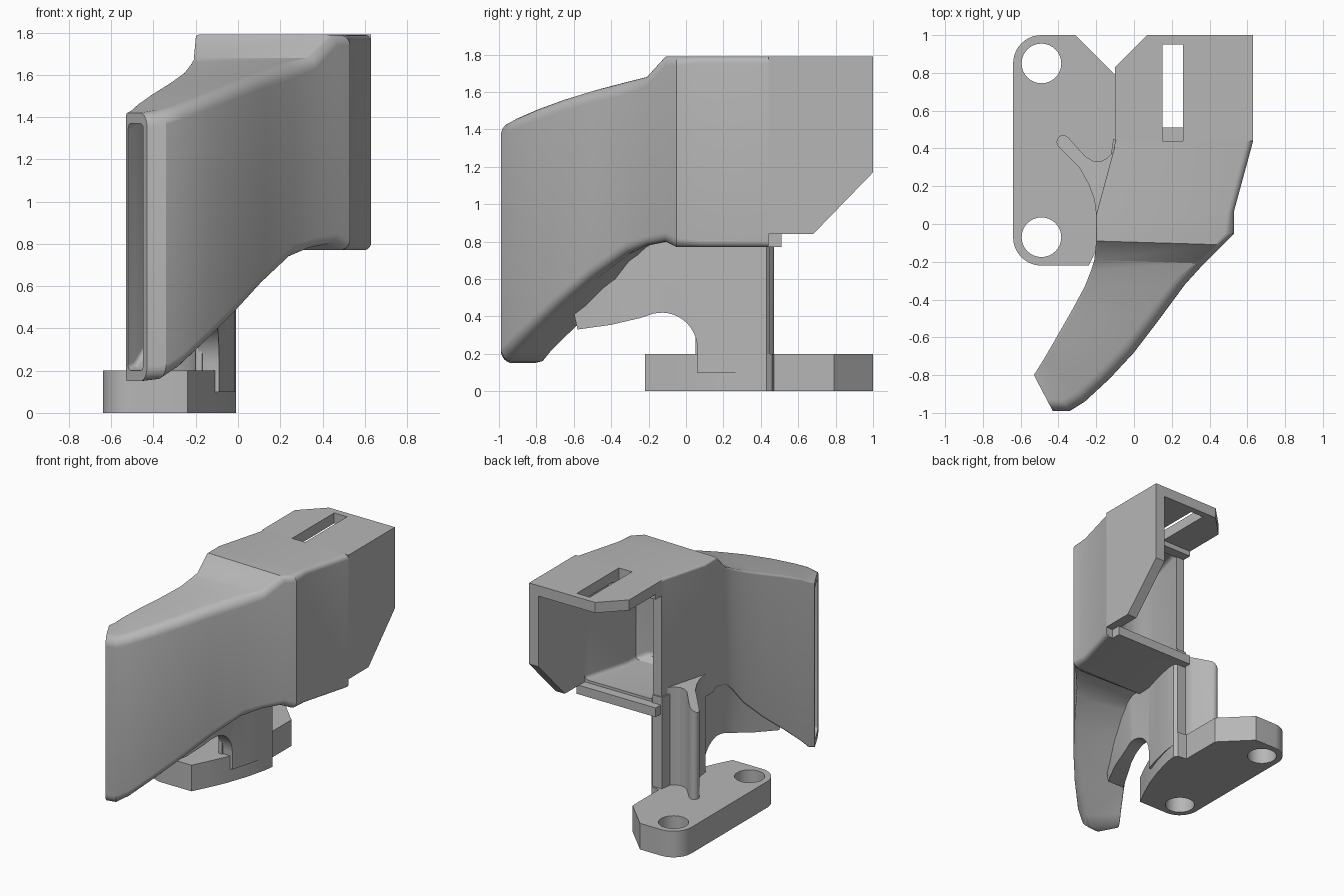
import bpy, bmesh, math
from mathutils import Vector

if "Cube" in bpy.data.objects:
    bpy.data.objects.remove(bpy.data.objects["Cube"])

grey = bpy.data.materials.new("plain grey")
grey.use_nodes = True
colour = (0.47, 0.47, 0.47, 1)
grey.diffuse_color = colour
grey.node_tree.nodes["Principled BSDF"].inputs["Base Color"].default_value = colour


def finish(name, bm):
    bmesh.ops.recalc_face_normals(bm, faces=bm.faces)
    mesh = bpy.data.meshes.new(name)
    bm.to_mesh(mesh)
    bm.free()
    mesh.materials.append(grey)
    ob = bpy.data.objects.new(name, mesh)
    bpy.context.collection.objects.link(ob)
    return ob


def loft(name, rings):
    bm = bmesh.new()
    loops = [[bm.verts.new(p) for p in ring] for ring in rings]
    n = len(loops[0])
    for a, b in zip(loops, loops[1:]):
        for i in range(n):
            j = (i + 1) % n
            bm.faces.new((a[i], a[j], b[j], b[i]))
    bm.faces.new(loops[0])
    bm.faces.new(loops[-1][::-1])
    return finish(name, bm)


def prism(name, pts, lo, hi, axis="z"):
    place = {"z": lambda p, h: (p[0], p[1], h), "x": lambda p, h: (h, p[0], p[1])}[axis]
    return loft(name, [[place(p, h) for p in pts] for h in (lo, hi)])


def box(name, x, y, z):
    return prism(name, [(x[0], y[0]), (x[1], y[0]), (x[1], y[1]), (x[0], y[1])], *z)


def arc(cx, cy, r, start, end, n=10):
    angles = [math.radians(start + (end - start) * i / n) for i in range(n + 1)]
    return [(cx + r * math.cos(a), cy + r * math.sin(a)) for a in angles]


def combine(ob, tools, operation="DIFFERENCE"):
    for tool in tools:
        mod = ob.modifiers.new("cut", "BOOLEAN")
        mod.operation, mod.solver, mod.object = operation, "EXACT", tool
    bpy.context.view_layer.update()
    graph = bpy.context.evaluated_depsgraph_get()
    mesh = bpy.data.meshes.new_from_object(ob.evaluated_get(graph))
    ob.modifiers.clear()
    ob.data = mesh


def section(left, right, z0, z1, r_left, r_right):
    """Upright rounded rectangle standing on the line from left to right."""
    a, b = Vector(left), Vector(right)
    w = (b - a).length
    d = (b - a) / w
    pts = []
    for u, z, r, start in ((w, z0, r_right, -90), (w, z1, r_right, 0),
                           (0, z1, r_left, 90), (0, z0, r_left, 180)):
        cu = u - r if u else r
        cz = z - r if z == z1 else z + r
        pts += arc(cu, cz, r, start, start + 90, 6)
    return [(a.x + d.x * u, a.y + d.y * u, z) for u, z in pts]


# Duct stations: left edge, right edge, bottom, top
stations = [
    ((-.10, .44), (.63, .44), .77, 1.79),
    ((-.105, .40), (.62, .40), .77, 1.79),
    ((-.20, .05), (.53, .07), .77, 1.79),
    ((-.20, -.05), (.53, -.05), .77, 1.79),
    ((-.20, -.09), (.47, -.11), .80, 1.79),
    ((-.21, -.19), (.37, -.21), .78, 1.68),
    ((-.225, -.24), (.27, -.32), .73, 1.655),
    ((-.26, -.33), (.13, -.51), .60, 1.61),
    ((-.33, -.46), (0, -.68), .46, 1.56),
    ((-.41, -.60), (-.13, -.82), .33, 1.51),
    ((-.48, -.72), (-.26, -.94), .21, 1.46),
    ((-.505, -.76), (-.34, -.99), .16, 1.435),
    ((-.53, -.80), (-.43, -.99), .15, 1.42),
]
last = len(stations) - 1
outer, inner = [], []
for i, (l, r, z0, z1) in enumerate(stations):
    f = i / last
    corner = .035 if i < 3 else .05 if i < 6 else .07
    outer.append(section(l, r, z0, z1, .015, corner))
    a, b = Vector(l), Vector(r)
    d = (b - a).normalized()
    a, b = a + d * (.07 - .05 * f), b - d * (.08 - .04 * f)
    wall = .09 - .04 * f
    ring = section(a, b, z0 + wall, z1 - wall, .03, .03)
    if i == 0:
        inner.append([(x, y + .25, z) for x, y, z in ring])
    inner.append(ring)
    if i == last:
        inner.append([(x - .1, y - .05, z) for x, y, z in ring])

duct = loft("air_duct", outer)
hollow = loft("hollow_cutter", inner)
combine(duct, [hollow])

# Open socket behind the duct: roof, side wall, lower lip, upper bar
roof = prism("socket_roof", [(.07, 1), (-.10, .83), (-.10, .44), (.63, .44), (.63, 1)], 1.71, 1.79)
side = prism("socket_side", [(.44, .84), (.68, .84), (1, 1.17), (1, 1.79), (.44, 1.79)], .55, .63, "x")
lip = box("socket_lip", (-.10, .57), (.43, .51), (.77, .84))
bar = box("socket_bar", (-.10, .56), (.43, .51), (1.67, 1.73))
slot = box("slot_cutter", (.15, .26), (.44, .95), (1.70, 1.9))
for ob in (roof, bar, duct):
    combine(ob, [slot])

# Mounting foot with two bolt holes
outline = arc(-.49, .85, .15, 90, 180) + arc(-.49, -.07, .15, 180, 270)
outline += [(-.24, -.22), (-.18, -.10), (-.12, .03), (-.06, .2), (-.02, .36), (-.01, .43),
            (-.03, .46), (-.10, .47), (-.10, .79), (-.31, 1)]
foot = prism("mounting_foot", outline, 0, .2)
holes = [prism("hole_cutter", arc(-.49, y, .105, 0, 348.75, 31), -.1, .4) for y in (.85, -.07)]
combine(foot, holes)

# Support web: plan shape trimmed by an arched side profile
plan = [(-.11, .45), (-.12, .38), (-.19, .05), (-.19, -.09), (-.215, -.24), (-.25, -.33),
        (-.32, -.46), (-.39, -.59), (-.25, -.60), (-.16, -.40), (-.10, -.15), (-.09, .06),
        (-.05, .2), (-.015, .36), (-.01, .43), (-.03, .45)]
web = prism("support_web", plan, .1, .95)
arch = [(.45, .1), (.45, .9), (-.05, .9), (-.20, .82), (-.60, .42), (-.58, .33), (-.40, .355), (-.25, .39)]
arch += arc(-.13, .23, .19, 105, 0, 12) + [(.06, .1)]
profile = prism("web_profile", arch, -1, 1, "x")
combine(web, [profile], "INTERSECT")
combine(web, [hollow])

# Curved stiffening rib beside the web
rib_plan = arc(-.375, .435, .035, 225, 45, 8)
rib_plan += [(-.26, .36), (-.22, .335), (-.18, .33), (-.14, .35), (-.11, .38), (-.10, .43),
             (-.08, .36), (-.17, .05), (-.20, .05), (-.21, .13), (-.24, .21), (-.29, .30)]
rib = prism("stiffening_rib", rib_plan, .15, .95)
for v in rib.data.vertices:
    if v.co.z > .5:
        v.co.z -= max(0, -.3 - v.co.x) * .8
combine(rib, [hollow])

for tool in [hollow, slot, profile] + holes:
    bpy.data.objects.remove(tool)

for ob in (duct, roof, side, lip, bar, foot, web, rib):
    ob.data.shade_smooth()
    ob.data.set_sharp_from_angle(angle=math.radians(28))
